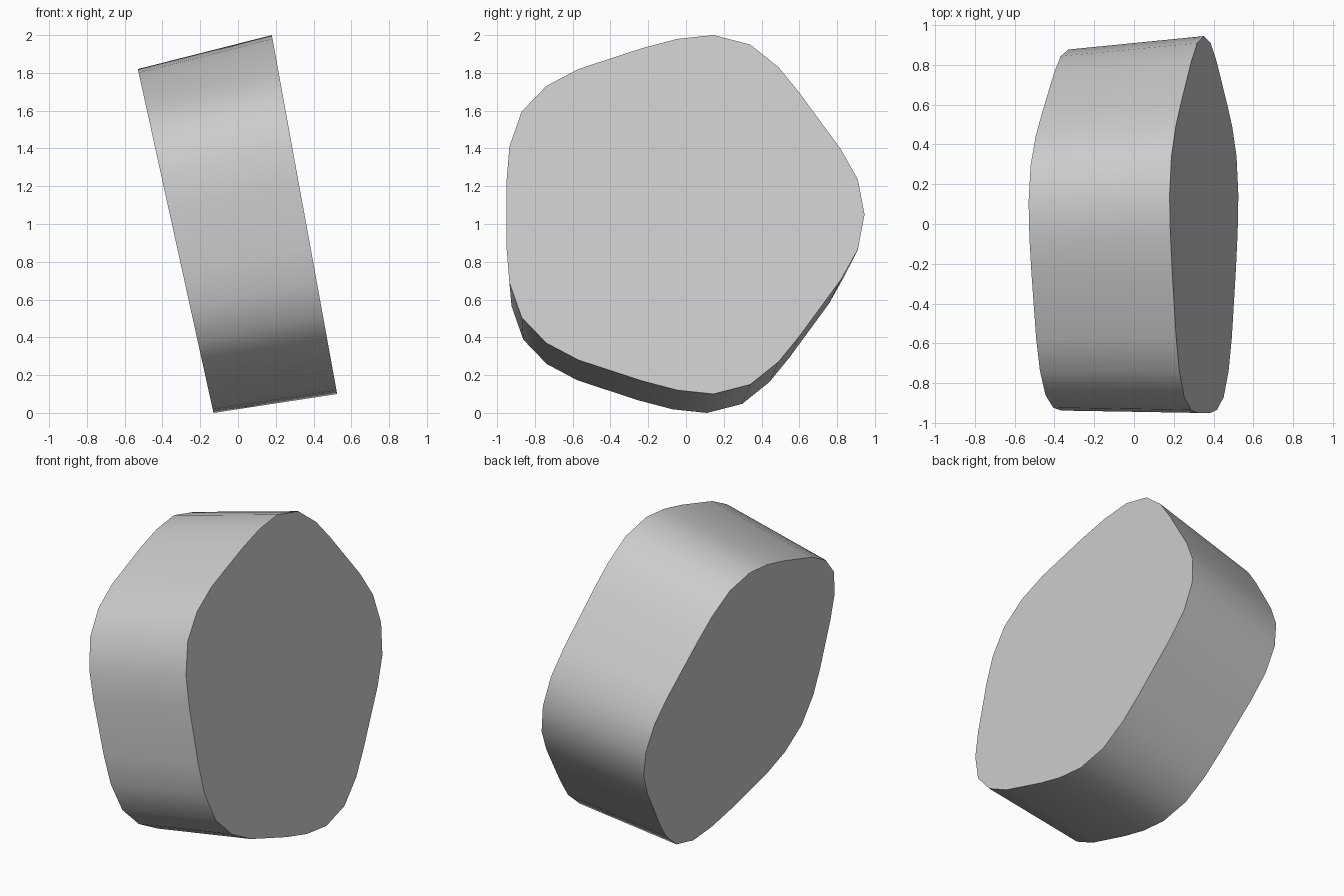
import bpy
import bmesh
import math

cube = bpy.data.objects.get("Cube")
if cube:
    bpy.data.objects.remove(cube, do_unlink=True)

# Single grey material
grey = bpy.data.materials.new("plain grey")
grey.use_nodes = True
colour = (0.6, 0.6, 0.6, 1)
grey.diffuse_color = colour
grey.node_tree.nodes["Principled BSDF"].inputs["Base Color"].default_value = colour

# Half outline of the rounded pentagon: (y, height from the middle)
half = [(0.945, 0), (0.91, 0.185), (0.82, 0.345), (0.60, 0.645), (0.49, 0.78),
        (0.34, 0.90), (0.145, 0.95), (-0.045, 0.93), (-0.235, 0.88), (-0.57, 0.77),
        (-0.74, 0.68), (-0.87, 0.545), (-0.935, 0.36), (-0.95, 0.175)]
outline = half + [(y, -h) for y, h in reversed(half[1:])]


def add_ring(bm, x, slope, z, scale, shift):
    """One tilted end outline."""
    return [bm.verts.new((x - slope * h * scale, y * scale + shift, z + h * scale))
            for y, h in outline]


# Tapered slab between two tilted outlines
bm = bmesh.new()
large = add_ring(bm, 0.352, 0.182, 1.05, 1, 0)
small = add_ring(bm, -0.33, 0.22, 0.91, 0.958, -0.028)
bm.faces.new(large)
bm.faces.new(small[::-1])
for i in range(len(outline)):
    j = (i + 1) % len(outline)
    bm.faces.new((large[i], small[i], small[j], large[j]))
bmesh.ops.recalc_face_normals(bm, faces=bm.faces[:])
mesh = bpy.data.meshes.new("rounded_pentagon_slab")
bm.to_mesh(mesh)
bm.free()
mesh.materials.append(grey)
slab = bpy.data.objects.new("rounded_pentagon_slab", mesh)
bpy.context.collection.objects.link(slab)

# Smooth rim, crisp flat ends
bpy.ops.object.select_all(action="DESELECT")
slab.select_set(True)
bpy.context.view_layer.objects.active = slab
bpy.ops.object.shade_smooth_by_angle(angle=math.radians(40))
